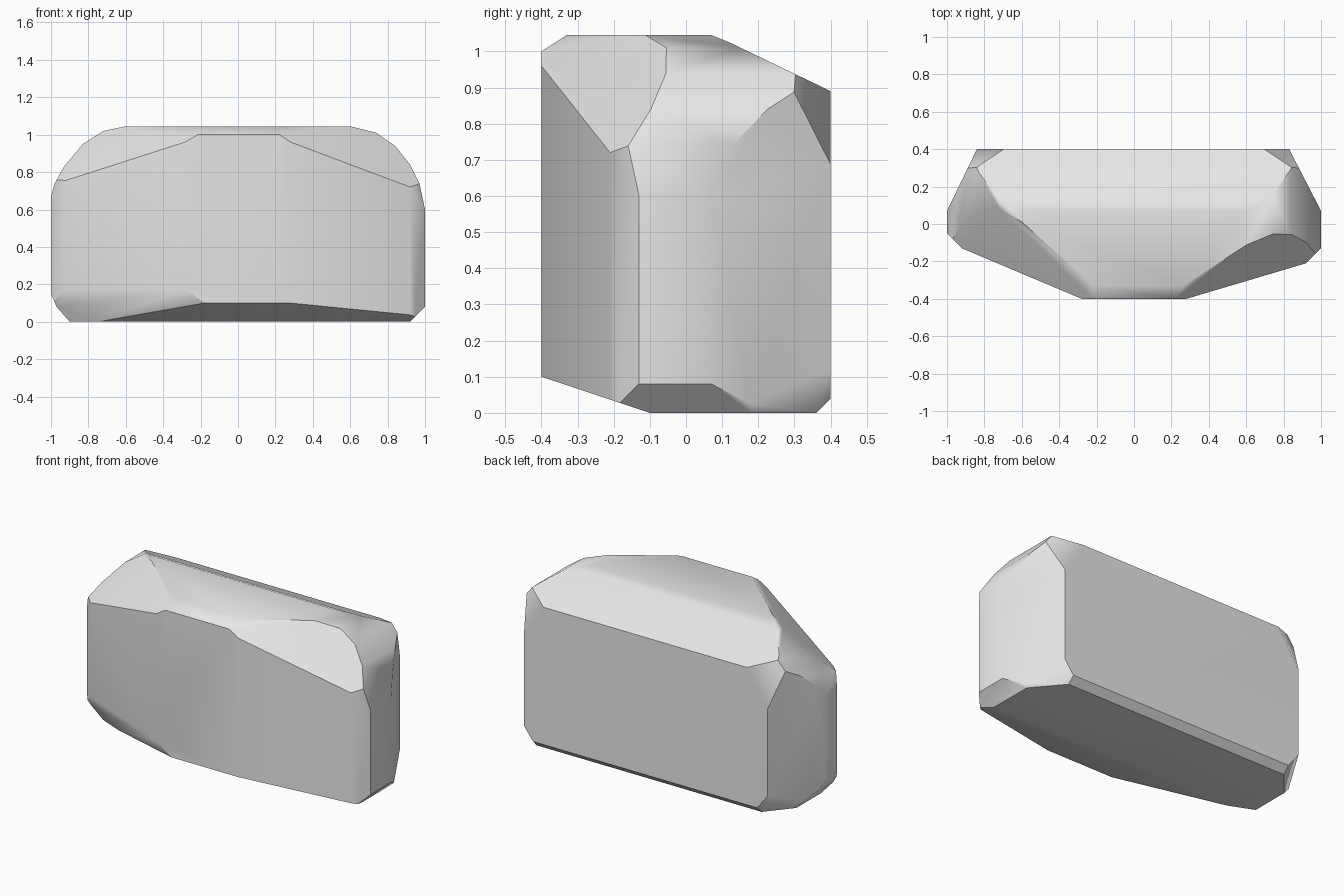
import bpy
import bmesh
import math
from mathutils import Vector

cube = bpy.data.objects.get("Cube")
if cube:
    bpy.data.objects.remove(cube, do_unlink=True)

CENTRE = Vector((0, 0, 0.5))

# Stone material
stone = bpy.data.materials.new("stone_grey")
stone.use_nodes = True
stone.diffuse_color = (0.8, 0.8, 0.8, 1)
stone.node_tree.nodes["Principled BSDF"].inputs["Base Color"].default_value = stone.diffuse_color


def chip(bm, a, b, c):
    """Slice the block along the plane through three points, keeping the middle."""
    a, b, c = Vector(a), Vector(b), Vector(c)
    normal = (b - a).cross(c - a).normalized()
    if normal.dot(a - CENTRE) < 0:
        normal = -normal
    geom = bm.verts[:] + bm.edges[:] + bm.faces[:]
    cut = bmesh.ops.bisect_plane(bm, geom=geom, dist=1e-5, plane_co=a,
                                 plane_no=normal, clear_outer=True)
    rim = [e for e in cut["geom_cut"] if isinstance(e, bmesh.types.BMEdge)]
    if rim:
        bmesh.ops.holes_fill(bm, edges=bm.edges[:], sides=0)


def trim_to_outline(bm, outline, place):
    """Trim the block to a closed outline swept along its missing axis."""
    for i, p in enumerate(outline):
        q = outline[(i + 1) % len(outline)]
        chip(bm, place(*p, 0), place(*q, 0), place(*p, 1))


bm = bmesh.new()
bmesh.ops.create_cube(bm, size=3)

# Front outline (x, z): rounded shoulders, flat base
trim_to_outline(bm, [
    (-0.9, 0), (0.92, 0), (1, 0.08), (1, 0.6), (0.97, 0.74), (0.92, 0.84),
    (0.84, 0.94), (0.74, 1.01), (0.6, 1.045), (-0.6, 1.045), (-0.72, 1.02),
    (-0.83, 0.95), (-0.93, 0.83), (-0.98, 0.74), (-1, 0.67), (-1, 0.15),
    (-0.97, 0.08)], lambda x, z, y: (x, y, z))

# Side outline (y, z): sloping back top and undercut front
trim_to_outline(bm, [
    (-0.4, 0.1), (-0.1, 0), (0.36, 0), (0.4, 0.04), (0.4, 0.89), (0.12, 1.025),
    (0.07, 1.045), (-0.33, 1.045), (-0.4, 1)], lambda y, z, x: (x, y, z))

# Plan outline (x, y): angled front faces and corners
trim_to_outline(bm, [
    (-1, -0.05), (-0.92, -0.13), (-0.28, -0.4), (0.28, -0.4), (0.92, -0.21),
    (1, -0.13), (1, 0.07), (0.83, 0.4), (-0.84, 0.4), (-1, 0.07)],
    lambda x, y, z: (x, y, z))

# Broad slopes from the top down to the angled front faces
chip(bm, (-0.62, 0.03, 1.045), (-0.22, -0.33, 1.045), (-0.94, -0.12, 0.75))
chip(bm, (0.65, -0.08, 1.045), (0.25, -0.34, 1.045), (0.92, -0.21, 0.72))

# Lower front edge
chip(bm, (-0.94, -0.12, 0.17), (-0.3, -0.39, 0.17), (-0.7, -0.12, 0))

# Back corners, top and bottom
for side in (-1, 1):
    chip(bm, (side * 0.87, 0.33, 0.82), (side * 0.835, 0.4, 0.68), (side * 0.7, 0.4, 0.885))
    chip(bm, (side * 0.9, 0.27, 0.07), (side * 0.83, 0.4, 0.12), (side * 0.76, 0.4, 0.03))

# Rebuild as a clean closed hull with whole flat facets
points = [v.co.copy() for v in bm.verts]
bm.free()
bm = bmesh.new()
for p in points:
    bm.verts.new(p)
bmesh.ops.remove_doubles(bm, verts=bm.verts[:], dist=0.004)
hull = bmesh.ops.convex_hull(bm, input=bm.verts[:])
inside = [v for v in bm.verts if not v.link_faces]
bmesh.ops.delete(bm, geom=inside, context="VERTS")
bmesh.ops.dissolve_limit(bm, angle_limit=math.radians(1), verts=bm.verts[:], edges=bm.edges[:])
bmesh.ops.recalc_face_normals(bm, faces=bm.faces[:])

mesh = bpy.data.meshes.new("boulder")
bm.to_mesh(mesh)
bm.free()
mesh.materials.append(stone)
boulder = bpy.data.objects.new("boulder", mesh)
bpy.context.collection.objects.link(boulder)

# Soft shading across the shallow facets, led by the large faces
bpy.ops.object.select_all(action="DESELECT")
boulder.select_set(True)
bpy.context.view_layer.objects.active = boulder
bpy.ops.object.shade_smooth_by_angle(angle=math.radians(35))
weighted = boulder.modifiers.new("weighted_normals", "WEIGHTED_NORMAL")
weighted.keep_sharp = True
